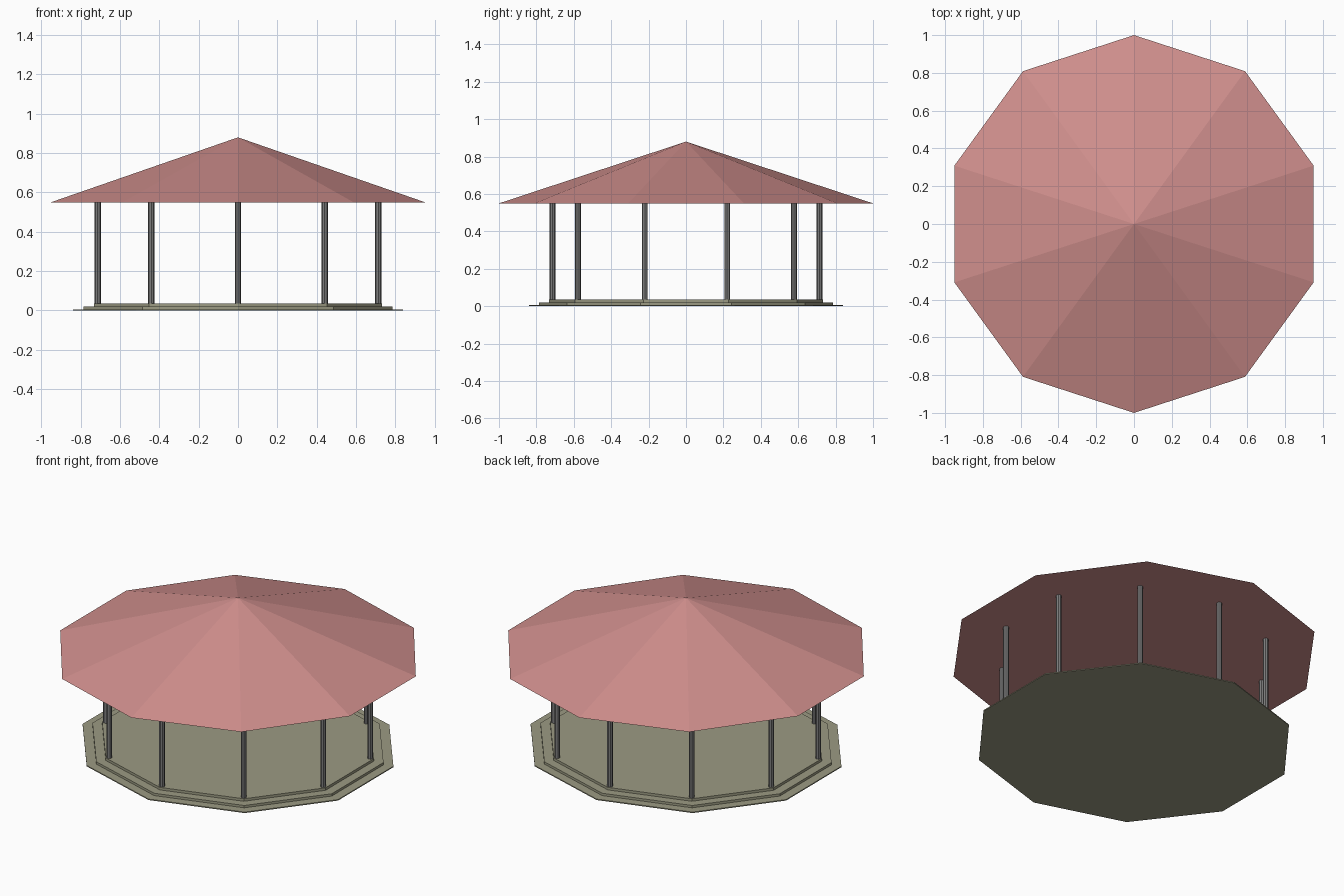
import bpy
import math

cube = bpy.data.objects.get("Cube")
if cube:
    bpy.data.objects.remove(cube, do_unlink=True)

SIDES = 10
SQUASH = 0.951  # the base and post ring are slightly shallower than wide


def make_material(name, rgb):
    linear = [((c / 255 + 0.055) / 1.055) ** 2.4 for c in rgb] + [1]
    mat = bpy.data.materials.new(name)
    mat.use_nodes = True
    mat.diffuse_color = linear
    bsdf = mat.node_tree.nodes["Principled BSDF"]
    bsdf.inputs["Base Color"].default_value = linear
    return mat


roof_red = make_material("dusty red", (208, 143, 141))
stone = make_material("olive stone", (156, 155, 131))
metal = make_material("grey metal", (125, 125, 125))


def ring(radius, z, squash=1.0, sides=SIDES, centre=(0, 0)):
    """Points of a polygon with a corner on the y axis."""
    return [(centre[0] + radius * math.sin(math.tau * i / sides),
             centre[1] - radius * squash * math.cos(math.tau * i / sides), z)
            for i in range(sides)]


def make_object(name, verts, faces, mat):
    mesh = bpy.data.meshes.new(name)
    mesh.from_pydata(verts, [], faces)
    mesh.materials.append(mat)
    obj = bpy.data.objects.new(name, mesh)
    bpy.context.collection.objects.link(obj)
    return obj


def make_prism(name, bottom, top, mat):
    n = len(bottom)
    faces = [(i, (i + 1) % n, n + (i + 1) % n, n + i) for i in range(n)]
    faces += [tuple(reversed(range(n))), tuple(range(n, 2 * n))]
    return make_object(name, bottom + top, faces, mat)


# Stepped base
z = 0
steps = [("lower_step", 0.882, 0.006), ("middle_step", 0.826, 0.02),
         ("floor_step", 0.771, 0.035)]
for name, radius, top in steps:
    make_prism(name, ring(radius, z, SQUASH), ring(radius, top, SQUASH), stone)
    z = top

# Posts stand at the corners of the floor
for i, (x, y, _) in enumerate(ring(0.75, 0, SQUASH)):
    make_prism(f"post_{i + 1}",
               ring(0.0155, z, sides=8, centre=(x, y)),
               ring(0.0155, 0.55, sides=8, centre=(x, y)), metal)

# Pyramid roof with a flat underside
verts = ring(1, 0.55) + [(0, 0, 0.88)]
faces = [(i, (i + 1) % SIDES, SIDES) for i in range(SIDES)]
faces.append(tuple(reversed(range(SIDES))))
make_object("roof", verts, faces, roof_red)
